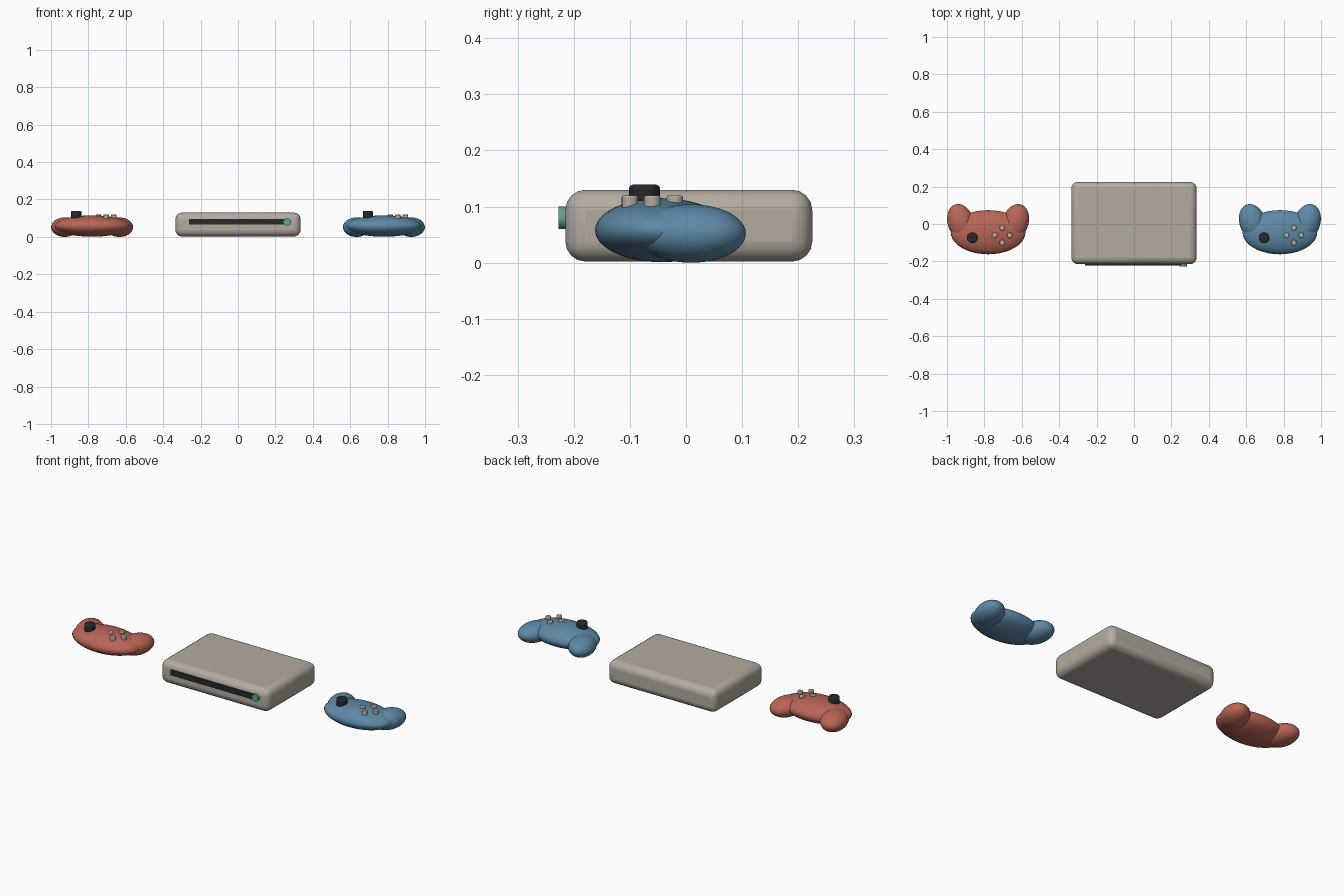
import bpy, math

if "Cube" in bpy.data.objects:
    bpy.data.objects.remove(bpy.data.objects["Cube"])


def material(name, color):
    m = bpy.data.materials.new(name)
    m.diffuse_color = (*color, 1)
    m.use_nodes = True
    m.node_tree.nodes["Principled BSDF"].inputs["Base Color"].default_value = m.diffuse_color
    return m


BEIGE = material("beige", (0.45, 0.41, 0.35))
DARK = material("dark", (0.02, 0.022, 0.027))
GREEN = material("green", (0.12, 0.36, 0.25))
RED = material("red", (0.48, 0.13, 0.09))
BLUE = material("blue", (0.11, 0.25, 0.38))


def finish(name, mat, bevel=0, segments=3, angle=40):
    o = bpy.context.object
    o.name = name
    o.data.materials.append(mat)
    bpy.ops.object.transform_apply(location=False, rotation=False, scale=True)
    if bevel:
        b = o.modifiers.new("bevel", 'BEVEL')
        b.width, b.segments = bevel, segments
    bpy.ops.object.shade_smooth_by_angle(angle=math.radians(angle))
    return o


def box(name, loc, size, mat, bevel=0, segments=3):
    bpy.ops.mesh.primitive_cube_add(size=1, location=loc)
    bpy.context.object.scale = size
    return finish(name, mat, bevel, segments)


def cylinder(name, loc, r, depth, mat, bevel=0, rot=(0, 0, 0), sides=24):
    bpy.ops.mesh.primitive_cylinder_add(vertices=sides, radius=r, depth=depth,
                                        location=loc, rotation=rot)
    return finish(name, mat, bevel, 2)


def ellipsoid(name, loc, radii, mat, turn=0):
    bpy.ops.mesh.primitive_uv_sphere_add(segments=40, ring_count=24, radius=1,
                                         location=loc, rotation=(0, 0, turn))
    bpy.context.object.scale = radii
    return finish(name, mat)


# Console with rounded edges, disc slot and power button on the front
box("console_body", (0, 0.005, 0.066), (0.67, 0.44, 0.128), BEIGE, 0.036, 4)
box("disc_slot", (0, -0.211, 0.08), (0.525, 0.02, 0.03), DARK)
cylinder("power_button", (0.264, -0.212, 0.08), 0.02, 0.03, GREEN,
         rot=(math.pi / 2, 0, 0))


def controller(label, cx, mat):
    # Body and two splayed grips
    ellipsoid(f"{label}_controller_body", (cx, -0.044, 0.058),
              (0.2, 0.118, 0.057), mat)
    for side, s in (("left", -1), ("right", 1)):
        ellipsoid(f"{label}_{side}_grip", (cx + s * 0.146, 0.009, 0.052),
                  (0.07, 0.1, 0.052), mat, -s * 0.3)
    # Thumbstick and diamond of four buttons
    cylinder(f"{label}_thumbstick", (cx - 0.085, -0.074, 0.115), 0.028, 0.048,
             DARK, 0.007)
    for i in range(4):
        a = i * math.pi / 2
        cylinder(f"{label}_button_{i + 1}",
                 (cx + 0.075 + 0.04 * math.cos(a), -0.06 + 0.04 * math.sin(a), 0.106),
                 0.0148, 0.028, BEIGE, 0.004, sides=16)


controller("red", -0.78, RED)
controller("blue", 0.78, BLUE)
